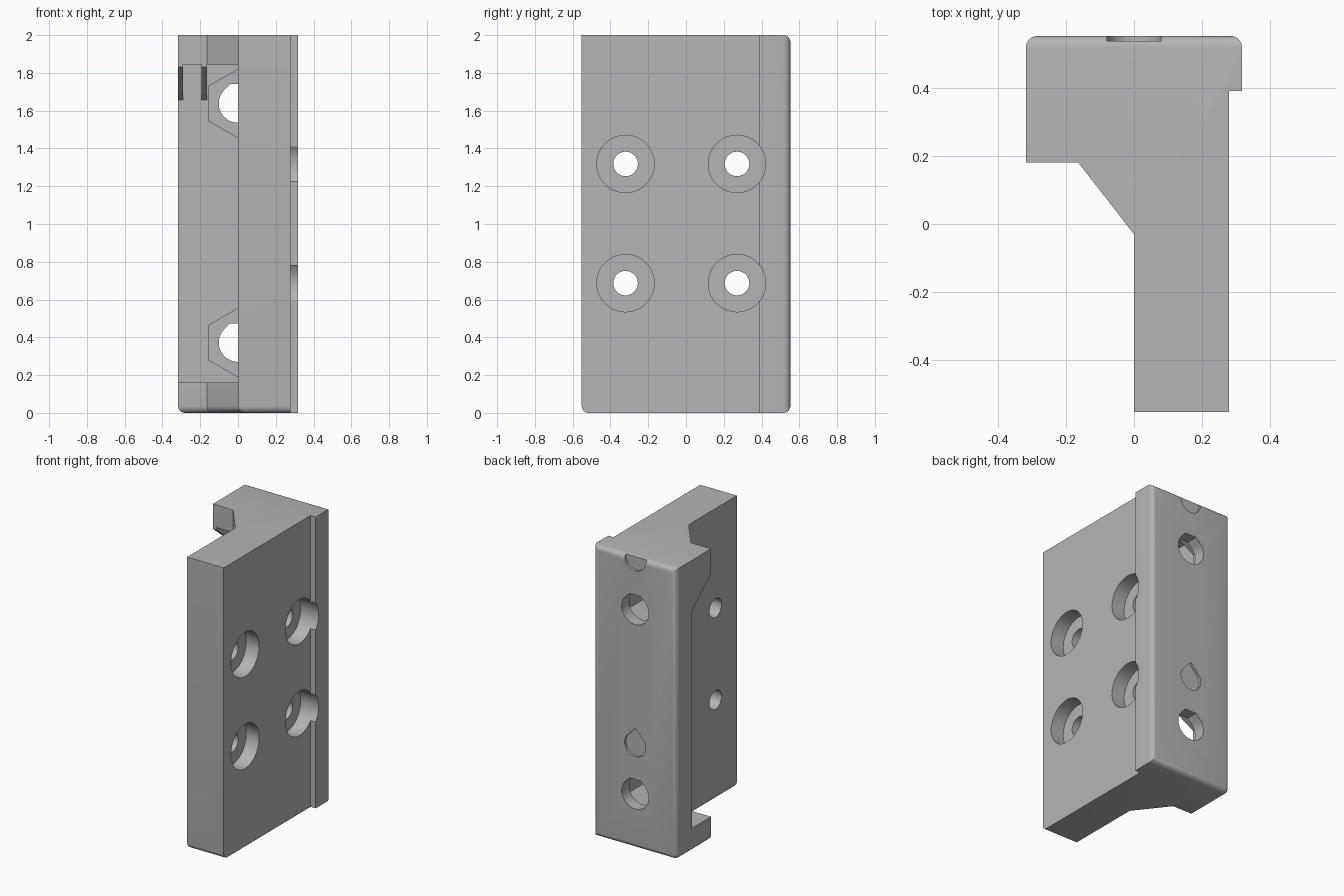
import bpy, bmesh, math
from mathutils import Vector

default = bpy.data.objects.get("Cube")
if default:
    bpy.data.objects.remove(default, do_unlink=True)

grey = bpy.data.materials.new("plain grey")
grey.use_nodes = True
COLOR = (0.46, 0.46, 0.46, 1)
grey.diffuse_color = COLOR
grey.node_tree.nodes["Principled BSDF"].inputs["Base Color"].default_value = COLOR

W, D, H = 0.317, 0.552, 2.0     # half width, half depth, height
PLATE = 0.278                   # outer face of the plate
FLOOR = 0.387                   # inner face of the back flange
LIP_LOW, LIP_HIGH = 0.16, 1.845
LIP = 0.18                      # front face of the end lips


def prism(name, points, axis, start, end, bevel=None):
    """Extrude a 2D outline along an axis from start to end."""
    place = {"X": lambda u, v, w: (w, u, v),
             "Y": lambda u, v, w: (u, w, v),
             "Z": lambda u, v, w: (u, v, w)}[axis]
    bm = bmesh.new()
    face = bm.faces.new([bm.verts.new(place(u, v, start)) for u, v in points])
    out = bmesh.ops.extrude_face_region(bm, geom=[face])
    moved = [g for g in out["geom"] if isinstance(g, bmesh.types.BMVert)]
    bmesh.ops.translate(bm, verts=moved, vec=Vector(place(0, 0, end - start)))
    bmesh.ops.recalc_face_normals(bm, faces=bm.faces)
    if bevel:
        bevel(bm)
    mesh = bpy.data.meshes.new(name)
    bm.to_mesh(mesh)
    bm.free()
    mesh.materials.append(grey)
    obj = bpy.data.objects.new(name, mesh)
    bpy.context.collection.objects.link(obj)
    return obj


def circle(u, v, r, n=40, first=0.0, sweep=math.tau):
    return [(u + r * math.cos(first + sweep * i / n),
             v + r * math.sin(first + sweep * i / n)) for i in range(n)]


def teardrop(v, r, flat=None):
    """Round hole outline with a 45 degree roof, optionally cut flat."""
    arc = [(r * math.sin(a), v - r * math.cos(a)) for a in
           [math.radians(-135 + 270 * i / 32) for i in range(33)]]
    peak = r * math.sqrt(2)
    if flat is None:
        return arc + [(0, v + peak)]
    return arc + [(peak - flat, v + flat), (flat - peak, v + flat)]


def round_edges(bm):
    """Fillet the border of the back face and most of the bottom border."""
    picked = []
    for e in bm.edges:
        a, b = (vert.co for vert in e.verts)
        back = min(a.y, b.y) > D - 0.001
        bottom = max(a.z, b.z) < 0.001 and (a.x + b.x) / 2 < 0.27
        if back or bottom:
            picked.append(e)
    bmesh.ops.bevel(bm, geom=picked, offset=0.035, offset_type="OFFSET",
                    segments=5, profile=0.5, affect="EDGES")


# Main body: plate, back flange and full height gusset
outline = [(0, -D), (PLATE, -D), (PLATE, 0.39), (W, 0.39), (W, D),
           (-W, D), (-W, LIP), (-0.163, LIP), (0, -0.03)]
body = prism("bracket_body", outline, "Z", 0, H, round_edges)

cutters = []

# Recess between the end lips
cutters.append(prism("recess_cutter", [(-0.5, LIP_LOW), (0, LIP_LOW),
               (0, LIP_HIGH), (-0.5, LIP_HIGH)], "Y", -0.1, FLOOR))

# Bolt holes through the flange with hexagonal nut pockets
for z in (0.372, 1.638):
    cutters.append(prism("bolt_hole_cutter", teardrop(z, 0.102, 0.102), "Y", 0.3, 0.7))
    cutters.append(prism("nut_pocket_cutter", circle(0, z, 0.181, 6, math.pi / 2),
                         "Y", 0.16, 0.47))

# Shallow teardrop sockets in the back face
for z in (0.71, 1.985):
    cutters.append(prism("socket_cutter", teardrop(z, 0.08), "Y", 0.536, 0.7))

# Counterbored screw holes through the plate
for y in (-0.32, 0.27):
    for z in (0.687, 1.318):
        cutters.append(prism("screw_hole_cutter", circle(y, z, 0.065), "X", -0.1, 0.5))
        cutters.append(prism("counterbore_cutter", circle(y, z, 0.152, 56), "X", 0.18, 0.5))

bpy.context.view_layer.objects.active = body
for cutter in cutters:
    cutter.hide_render = True
    mod = body.modifiers.new("cut", "BOOLEAN")
    mod.operation = "DIFFERENCE"
    mod.solver = "EXACT"
    mod.object = cutter
    bpy.ops.object.modifier_apply(modifier=mod.name)
    bpy.data.objects.remove(cutter, do_unlink=True)

# Two thin sloped ribs under the upper lip
rib = [(LIP, LIP_HIGH), (LIP, 1.83), (FLOOR, 1.657), (FLOOR, LIP_HIGH)]
for name, x0, x1 in (("outer_rib", -W, -0.29), ("inner_rib", -0.192, -0.163)):
    prism(name, rib, "X", x0, x1)

bpy.ops.object.select_all(action="DESELECT")
body.select_set(True)
bpy.ops.object.shade_smooth_by_angle(angle=math.radians(30))
